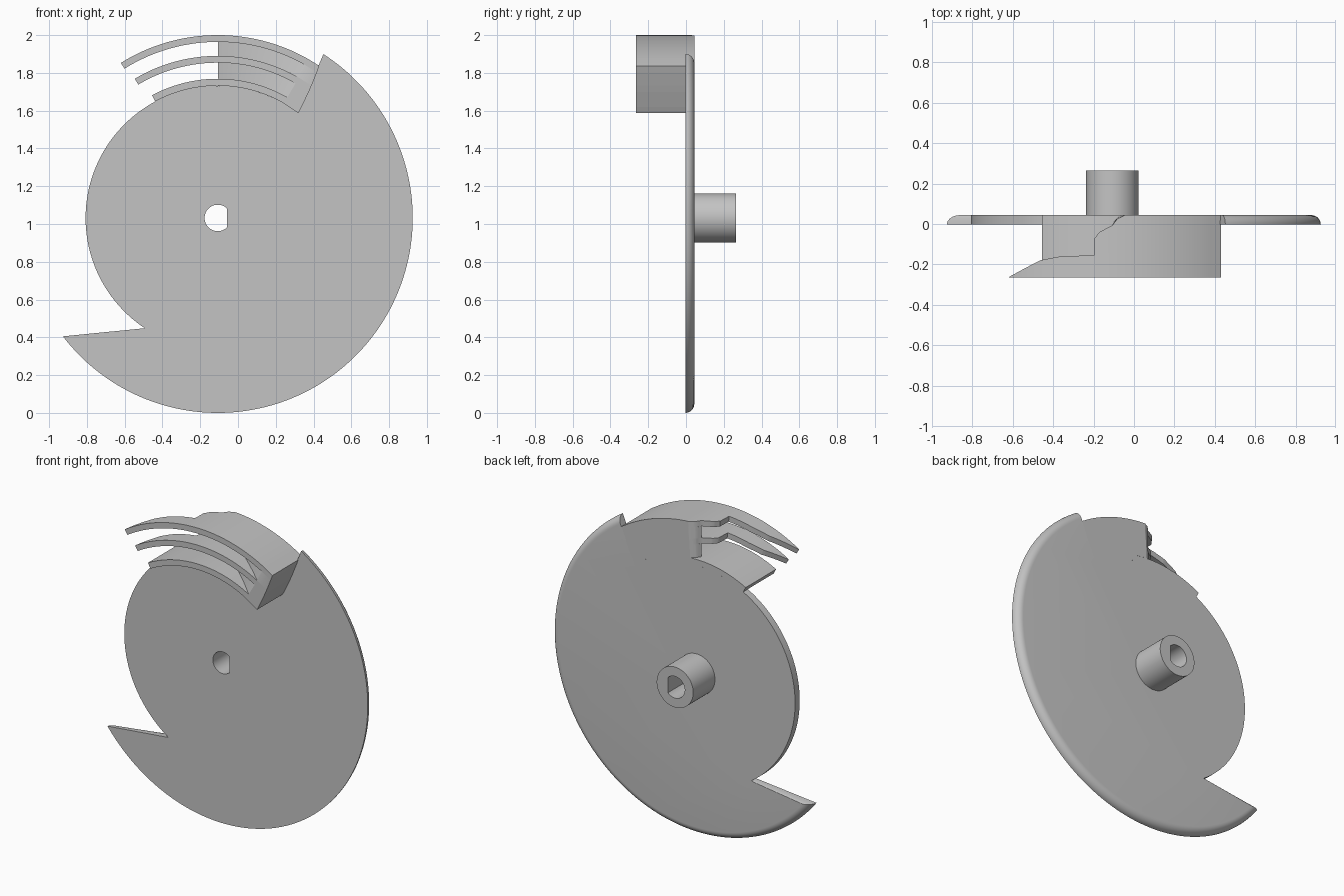
import bpy, bmesh
from math import sin, cos, radians, pi, acos

cube = bpy.data.objects.get("Cube")
if cube:
    bpy.data.objects.remove(cube, do_unlink=True)

CX, CZ = -0.107, 1.032           # disc axis
R_OUT, R_IN = 1.032, 0.70        # large and small disc radii
FRONT, BACK = -0.003, 0.044      # disc thickness
LIP, END = -0.265, 0.265         # front of the scoop, end of the hub

grey = bpy.data.materials.new("plain grey")
grey.use_nodes = True
grey.diffuse_color = (0.55, 0.55, 0.55, 1)
grey.node_tree.nodes["Principled BSDF"].inputs["Base Color"].default_value = grey.diffuse_color


def polar(r, deg, y):
    a = radians(deg)
    return (CX + r * cos(a), y, CZ + r * sin(a))


def lerp(a, b, t):
    return a + (b - a) * t


def spread(a, b, n):
    return [lerp(a, b, i / n) for i in range(n + 1)]


def loft(name, rings):
    """Skin matching closed rings and cap both ends."""
    bm = bmesh.new()
    loops = [[bm.verts.new(p) for p in ring] for ring in rings]
    for a, b in zip(loops, loops[1:]):
        for i in range(len(a)):
            j = (i + 1) % len(a)
            bm.faces.new((a[i], a[j], b[j], b[i]))
    bm.faces.new(loops[0])
    bm.faces.new(loops[-1])
    bmesh.ops.recalc_face_normals(bm, faces=bm.faces)
    mesh = bpy.data.meshes.new(name)
    bm.to_mesh(mesh)
    bm.free()
    obj = bpy.data.objects.new(name, mesh)
    bpy.context.collection.objects.link(obj)
    mesh.materials.append(grey)
    return obj


def smooth(obj):
    bpy.ops.object.select_all(action='DESELECT')
    obj.select_set(True)
    bpy.context.view_layer.objects.active = obj
    bpy.ops.object.shade_smooth_by_angle(angle=radians(30))


def start_angle(r):
    """Angle of the straight upper step at a given radius."""
    return lerp(52.4, 57.2, (r - R_IN) / (R_OUT - R_IN))


# Two-radius disc with a rounded rear rim
def disc_outline(r, y):
    t = (r - R_IN) / (R_OUT - R_IN)
    outer = [polar(r, d, y) for d in spread(start_angle(r), lerp(-123.5, -142.6, t), 120)]
    inner = [polar(R_IN, d, y) for d in spread(236.5, 52.4, 100)]
    return outer + inner


thick = BACK - FRONT
disc = loft("stepped_disc", [disc_outline(R_OUT - thick * (1 - cos(a)), FRONT + thick * sin(a))
                             for a in spread(0, pi / 2, 8)])

# Rear hub
hub = loft("rear_hub", [[polar(0.13, d, y) for d in range(0, 360, 5)] for y in (BACK, END)])

# D-shaped bore through disc and hub
flat = math_flat = acos(0.05 / 0.07) * 180 / pi
bore = loft("bore_cutter", [[polar(0.07, d, y) for d in spread(flat, 360 - flat, 40)]
                            for y in (-0.1, 0.4)])
for obj in (disc, hub):
    mod = obj.modifiers.new("bore", 'BOOLEAN')
    mod.object = bore
    mod.operation = 'DIFFERENCE'
    mod.solver = 'EXACT'
    bpy.context.view_layer.objects.active = obj
    bpy.ops.object.modifier_apply(modifier=mod.name)
bpy.data.objects.remove(bore, do_unlink=True)


def sample(profile, d):
    """Depth at an angle on a piecewise linear profile."""
    for (a, ya), (b, yb) in zip(profile, profile[1:]):
        if d <= b:
            return lerp(ya, yb, (d - a) / (b - a))
    return profile[-1][1]


def sector(name, r0, r1, tip, front, back):
    """Curved bar between two radii with front and rear depth profiles."""
    angles = set(spread(60, tip, 40)) | {a for a, _ in front + back if 60 < a < tip}
    rings = []
    for d in [None] + sorted(angles):
        d0, d1 = (start_angle(r0), start_angle(r1)) if d is None else (d, d)
        yf, yb = sample(front, d or 60), sample(back, d or 60)
        rings.append([polar(r0, d0, yf), polar(r1, d1, yf), polar(r1, d1, yb), polar(r0, d0, yb)])
    return loft(name, rings)


# Scoop: three curved blades joined by ramped webs
flush = [(50, LIP), (130, LIP)]
square = [(50, BACK), (130, BACK)]


def finger_back(tip):
    return [(50, BACK), (86.4, BACK), (88.6, 0.025), (89.9, -0.005), (93.8, -0.04),
            (95.2, -0.07), (95.4, -0.155), (105.4, -0.16), (111.7, -0.18), (tip, LIP + 0.002)]


ramp = [(50, LIP), (60, LIP), (90, -0.005)]
web_back = [(50, BACK), (86.4, BACK), (88.6, 0.025), (90, -0.003)]
parts = [
    sector("inner_blade", R_IN, 0.737, 118.2, flush, square),
    sector("middle_blade", 0.822, 0.858, 120.8, flush, finger_back(120.8)),
    sector("outer_blade", 0.932, 0.968, 122, flush, finger_back(122)),
    sector("lower_web", 0.737, 0.822, 90, ramp, web_back),
    sector("upper_web", 0.858, 0.932, 90, ramp, web_back),
]

for obj in [disc, hub] + parts:
    smooth(obj)
